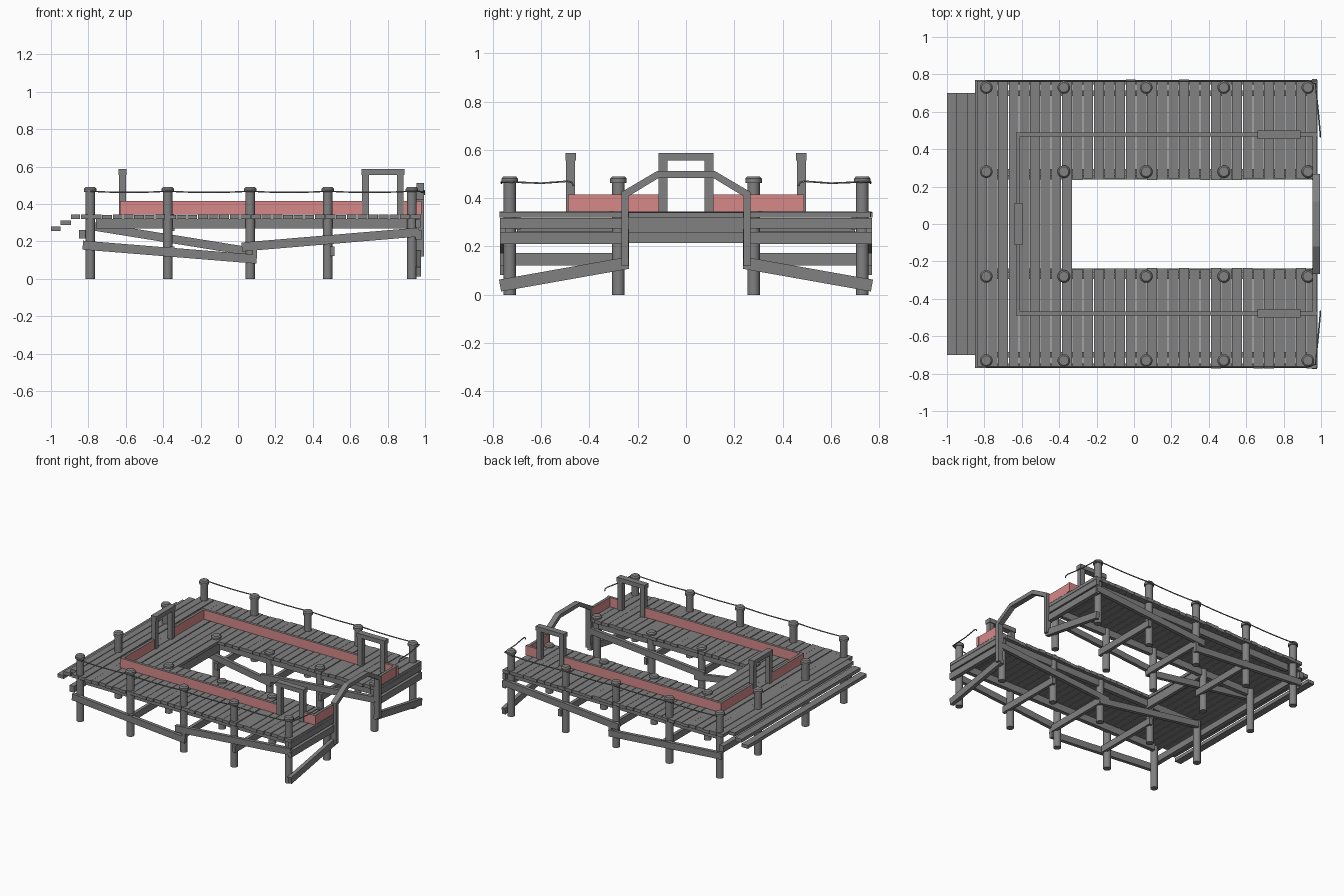
import bpy, bmesh, math, random
from mathutils import Vector, Matrix

random.seed(4)
cube = bpy.data.objects.get("Cube")
if cube:
    bpy.data.objects.remove(cube, do_unlink=True)


def material(name, rgb):
    m = bpy.data.materials.new(name)
    m.use_nodes = True
    m.diffuse_color = (*rgb, 1)
    m.node_tree.nodes["Principled BSDF"].inputs["Base Color"].default_value = (*rgb, 1)
    return m


GREY = material("weathered grey", (0.22, 0.22, 0.22))
PINK = material("faded pink", (0.68, 0.25, 0.25))


def finish(name, bm, mats=(GREY,), smooth=False):
    bmesh.ops.recalc_face_normals(bm, faces=bm.faces)
    mesh = bpy.data.meshes.new(name)
    bm.to_mesh(mesh)
    bm.free()
    for m in mats:
        mesh.materials.append(m)
    obj = bpy.data.objects.new(name, mesh)
    bpy.context.collection.objects.link(obj)
    if smooth:
        bpy.ops.object.select_all(action="DESELECT")
        obj.select_set(True)
        bpy.context.view_layer.objects.active = obj
        bpy.ops.object.shade_smooth_by_angle(angle=math.radians(40))
    return obj


def add_box(bm, x0, x1, y0, y1, z0, z1):
    mat = Matrix.Translation(((x0 + x1) / 2, (y0 + y1) / 2, (z0 + z1) / 2))
    mat = mat @ Matrix.Diagonal((abs(x1 - x0), abs(y1 - y0), z1 - z0, 1))
    return bmesh.ops.create_cube(bm, size=1, matrix=mat)["verts"]


def add_beam(bm, a, b, thick, height):
    """Straight timber between two points, upright in section."""
    a, b = Vector(a), Vector(b)
    d = (b - a).normalized()
    side = d.cross(Vector((0, 0, 1))).normalized()
    up = side.cross(d)
    rot = Matrix((d, side, up)).transposed().to_4x4()
    mat = Matrix.Translation((a + b) / 2) @ rot @ Matrix.Diagonal(((b - a).length, thick, height, 1))
    bmesh.ops.create_cube(bm, size=1, matrix=mat)


def add_cylinder(bm, x, y, z0, z1, r0, r1):
    bmesh.ops.create_cone(bm, cap_ends=True, segments=14, radius1=r0, radius2=r1, depth=z1 - z0,
                          matrix=Matrix.Translation((x, y, (z0 + z1) / 2)))


POST_X = (-0.79, -0.375, 0.065, 0.48, 0.93)
DECK = 0.345

# Deck planks, interrupted by the open berth
bm = bmesh.new()
count = 32
step = 1.82 / count
for i in range(count):
    x0 = -0.84 + i * step
    x1 = x0 + step - 0.004
    top = DECK - random.uniform(0, 0.004)
    ends = [0.765 + random.uniform(-0.005, 0.007) for _ in range(2)]
    if x0 < -0.36:
        add_box(bm, x0, x1, -ends[0], ends[1], 0.32, top)
    else:
        for s, end in zip((-1, 1), ends):
            inner = 0.24 + random.uniform(-0.005, 0.005)
            add_box(bm, x0, x1, s * inner, s * end, 0.32, top)
finish("deck_planks", bm)

# Steps down on the rear end
bm = bmesh.new()
for x0, x1, z in ((-0.893, -0.844, 0.32), (-0.948, -0.893, 0.287), (-1.0, -0.948, 0.255)):
    add_box(bm, x0, x1, -0.7, 0.7, z, z + 0.025)
finish("entry_steps", bm)

# Round piles with caps
bm = bmesh.new()
for x in POST_X:
    for y in (-0.73, -0.28, 0.28, 0.73):
        tall = abs(y) > 0.5 or x < -0.5
        h = 0.49 if tall else 0.362
        add_cylinder(bm, x, y, 0, h - 0.02, 0.026, 0.026)
        add_cylinder(bm, x, y, h - 0.027, h - 0.009, 0.034, 0.034)
        add_cylinder(bm, x, y, h - 0.009, h, 0.034, 0.026)
finish("piles", bm, smooth=True)

# Joists along the deck and sloping braces on each pile row
bm = bmesh.new()
for s in (-1, 1):
    for y in (0.28, 0.7):
        add_box(bm, -0.76, 0.94, s * (y - 0.015), s * (y + 0.015), 0.27, 0.32)
    add_beam(bm, (-0.83, s * 0.758, 0.18), (0.1, s * 0.758, 0.105), 0.026, 0.048)
    add_beam(bm, (0.02, s * 0.758, 0.17), (0.97, s * 0.758, 0.25), 0.026, 0.048)
    add_beam(bm, (-0.77, s * 0.25, 0.28), (0.1, s * 0.25, 0.14), 0.026, 0.045)
    add_beam(bm, (0.02, s * 0.25, 0.17), (0.96, s * 0.25, 0.25), 0.026, 0.045)
finish("long_braces", bm)

# Cross beams between the pile rows
bm = bmesh.new()
add_box(bm, -0.85, -0.815, -0.77, 0.77, 0.215, 0.262)
add_box(bm, -0.365, -0.34, -0.28, 0.28, 0.255, 0.32)
for s in (-1, 1):
    for x in POST_X[1:4]:
        add_box(bm, x + 0.012, x + 0.036, s * 0.24, s * 0.77, 0.122, 0.172)
    add_box(bm, 0.95, 0.98, s * 0.24, s * 0.77, 0.21, 0.26)
    add_box(bm, 0.95, 0.975, s * 0.24, s * 0.77, 0.275, 0.318)
    add_beam(bm, (0.965, s * 0.77, 0.038), (0.965, s * 0.24, 0.132), 0.028, 0.05)
finish("cross_beams", bm)

# Low kerb boards: painted sides, bare tops
bm = bmesh.new()
for s in (-1, 1):
    add_box(bm, -0.63, 0.67, s * 0.468, s * 0.488, DECK, 0.415)
    add_box(bm, 0.88, 0.98, s * 0.468, s * 0.488, DECK, 0.415)
    add_box(bm, -0.63, -0.61, s * 0.11, s * 0.468, DECK, 0.415)
    add_box(bm, 0.955, 0.975, s * 0.26, s * 0.468, DECK, 0.415)
bm.normal_update()
for f in bm.faces:
    f.material_index = 1 if f.normal.z < 0.5 else 0
finish("kerb_boards", bm, (GREY, PINK))

# Square gateways
bm = bmesh.new()
for s in (-1, 1):
    for x in (0.682, 0.868):
        add_box(bm, x - 0.018, x + 0.018, s * 0.46, s * 0.496, DECK, 0.558)
    add_box(bm, 0.66, 0.89, s * 0.455, s * 0.5, 0.556, 0.588)
    add_box(bm, -0.635, -0.6, s * 0.077, s * 0.113, DECK, 0.558)
add_box(bm, -0.638, -0.595, -0.113, 0.113, 0.556, 0.588)
finish("gateways", bm)

# Arched frame over the open end: swept closed profile
bm = bmesh.new()
outer = [(0.268, 0.12), (0.268, 0.425), (0.12, 0.512)]
inner = [(0.238, 0.12), (0.238, 0.408), (0.112, 0.484)]
outer += [(-y, z) for y, z in reversed(outer)]
inner += [(-y, z) for y, z in reversed(inner)]
for i in range(len(outer) - 1):
    quad = (outer[i], outer[i + 1], inner[i + 1], inner[i])
    face = bm.faces.new([bm.verts.new((0.955, y, z)) for y, z in quad])
    ext = bmesh.ops.extrude_face_region(bm, geom=[face])["geom"]
    moved = [v for v in ext if isinstance(v, bmesh.types.BMVert)]
    bmesh.ops.translate(bm, verts=moved, vec=(0.04, 0, 0))
finish("end_arch", bm)

# Sagging rope along each side, with a loose end
for s, side in ((-1, "right"), (1, "left")):
    pts = []
    for a, b in zip(POST_X, POST_X[1:]):
        for k in range(4):
            t = k / 4
            pts.append((a + (b - a) * t, s * 0.764, 0.468 - 0.024 * t * (1 - t)))
    pts += [(0.93, s * 0.764, 0.468), (0.97, s * 0.75, 0.468), (0.985, s * 0.6, 0.462),
            (0.995, s * 0.49, 0.47), (0.997, s * 0.472, 0.465), (0.997, s * 0.466, 0.45)]
    curve = bpy.data.curves.new("rope_" + side, "CURVE")
    curve.dimensions = "3D"
    curve.bevel_depth = 0.004
    curve.bevel_resolution = 1
    curve.use_fill_caps = True
    spline = curve.splines.new("POLY")
    spline.points.add(len(pts) - 1)
    for p, co in zip(spline.points, pts):
        p.co = (*co, 1)
    curve.materials.append(GREY)
    rope = bpy.data.objects.new("rope_" + side, curve)
    bpy.context.collection.objects.link(rope)
